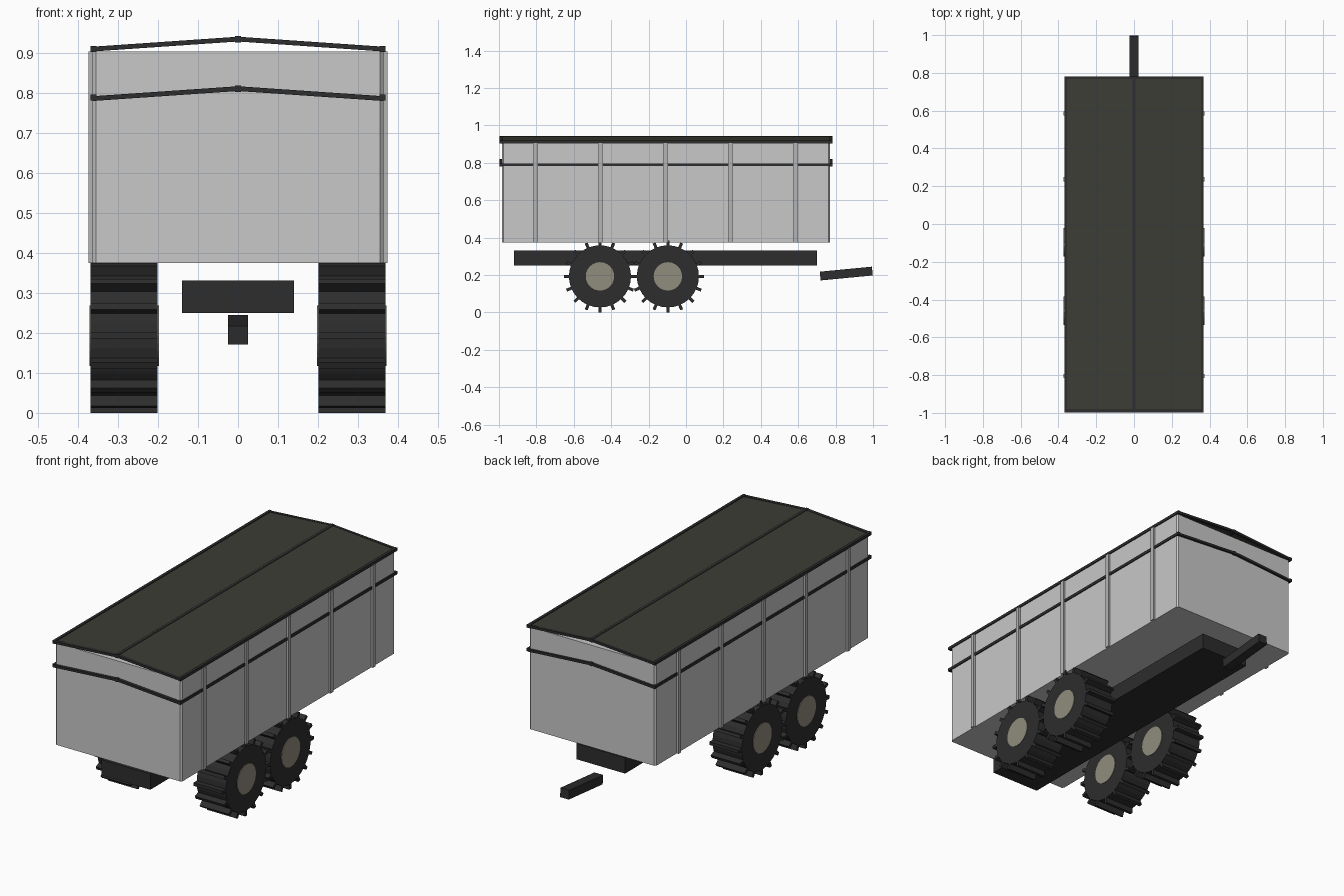
import bpy, bmesh, math
from mathutils import Matrix, Vector

if "Cube" in bpy.data.objects:
    bpy.data.objects.remove(bpy.data.objects["Cube"])


def material(name, colour):
    m = bpy.data.materials.new(name)
    m.diffuse_color = (*colour, 1)
    m.use_nodes = True
    m.node_tree.nodes["Principled BSDF"].inputs["Base Color"].default_value = m.diffuse_color
    return m


PANEL = material("light grey panel", (0.58, 0.58, 0.58))
RIB = material("mid grey rib", (0.46, 0.46, 0.46))
COVER = material("dark olive cover", (0.047, 0.047, 0.037))
DARK = material("black steel", (0.026, 0.026, 0.026))
RUBBER = material("black rubber", (0.026, 0.026, 0.026))
HUB = material("beige hub", (0.28, 0.265, 0.205))


def finish(name, bm, mat):
    bmesh.ops.recalc_face_normals(bm, faces=bm.faces)
    me = bpy.data.meshes.new(name)
    bm.to_mesh(me)
    bm.free()
    me.materials.append(mat)
    ob = bpy.data.objects.new(name, me)
    bpy.context.collection.objects.link(ob)
    return ob


def add_box(bm, lo, hi, turn=Matrix()):
    lo, hi = Vector(lo), Vector(hi)
    mat = turn @ Matrix.Translation((lo + hi) / 2) @ Matrix.Diagonal((*(hi - lo), 1))
    bmesh.ops.create_cube(bm, size=1, matrix=mat)


def box(name, lo, hi, mat):
    bm = bmesh.new()
    add_box(bm, lo, hi)
    return finish(name, bm, mat)


def gable(name, half, z_eave, z_ridge, thick, y0, y1, mat):
    """Sheet or bar with a shallow ridge, extruded along y."""
    prof = [(-half, z_eave), (0, z_ridge), (half, z_eave),
            (half, z_eave - thick), (0, z_ridge - thick), (-half, z_eave - thick)]
    bm = bmesh.new()
    a = [bm.verts.new((x, y0, z)) for x, z in prof]
    b = [bm.verts.new((x, y1, z)) for x, z in prof]
    for i in range(6):
        j = (i + 1) % 6
        bm.faces.new((a[i], a[j], b[j], b[i]))
    for r in (a, b):
        bm.faces.new((r[0], r[1], r[4], r[5]))
        bm.faces.new((r[1], r[2], r[3], r[4]))
    return finish(name, bm, mat)


def disc(bm, radius, x0, x1, sides):
    m = Matrix.Translation(((x0 + x1) / 2, 0, 0)) @ Matrix.Rotation(math.pi / 2, 4, 'Y')
    bmesh.ops.create_cone(bm, cap_ends=True, segments=sides, radius1=radius,
                          radius2=radius, depth=x1 - x0, matrix=m)


# Cargo box with slightly chamfered upright corners
body = box("cargo_box", (-0.364, -0.983, 0.375), (0.364, 0.77, 0.905), PANEL)
bm = bmesh.new()
bm.from_mesh(body.data)
upright = [e for e in bm.edges if abs(e.verts[0].co.z - e.verts[1].co.z) > 0.1]
bmesh.ops.bevel(bm, geom=upright, offset=0.008, segments=1, affect='EDGES')
bm.to_mesh(body.data)
bm.free()

# Side ribs
for s in (-1, 1):
    bm = bmesh.new()
    for y in (-0.805, -0.457, -0.11, 0.237, 0.585):
        x0, x1 = sorted((s * 0.355, s * 0.374))
        add_box(bm, (x0, y - 0.011, 0.375), (x1, y + 0.011, 0.905))
    finish("side_ribs", bm, RIB)

# Roof cover, ridge bar and end hoops
Y0, Y1 = -0.992, 0.78
gable("roof_cover", 0.364, 0.914, 0.941, 0.006, Y0 + 0.003, Y1 - 0.003, COVER)
box("ridge_bar", (-0.008, Y0, 0.93), (0.008, Y1, 0.943), DARK)
for name, eave in (("upper_hoop", 0.917), ("lower_hoop", 0.793)):
    for y0, y1 in ((Y0 - 0.006, Y0 + 0.012), (Y1 - 0.012, Y1 + 0.002)):
        gable(name, 0.364, eave, eave + 0.025, 0.012, y0, y1, DARK)
        box(name + "_peak", (-0.007, y0, eave + 0.01), (0.007, y1, eave + 0.027), DARK)

# Eave rails and side rope rails
for name, z in (("eave_rail", 0.912), ("side_rail", 0.79)):
    for s in (-1, 1):
        x0, x1 = sorted((s * 0.354, s * 0.369))
        box(name, (x0, Y0 - 0.006, z - 0.008), (x1, Y1 + 0.002, z + 0.007), DARK)

# Chassis beam and tilted drawbar
box("chassis", (-0.14, -0.92, 0.25), (0.14, 0.70, 0.332), DARK)
bm = bmesh.new()
tilt = Matrix.Translation((0, 0.857, 0.208)) @ Matrix.Rotation(math.radians(5.5), 4, 'X')
add_box(bm, (-0.025, -0.14, -0.0235), (0.025, 0.14, 0.0235), tilt)
finish("drawbar", bm, DARK)

# Four wheels: tyre, tread lugs and hub discs
for s in (-1, 1):
    for y in (-0.46, -0.097):
        place = Vector((s * 0.285, y, 0.193))
        bm = bmesh.new()
        disc(bm, 0.166, -0.084, 0.084, 32)
        tyre = finish("tyre", bm, RUBBER)
        bm = bmesh.new()
        for i in range(16):
            turn = Matrix.Rotation(i * math.tau / 16, 4, 'X')
            add_box(bm, (-0.084, -0.008, -0.193), (0.084, 0.008, -0.155), turn)
        lugs = finish("tread_lugs", bm, RUBBER)
        bm = bmesh.new()
        disc(bm, 0.076, -0.087, 0.087, 24)
        hub = finish("wheel_hub", bm, HUB)
        for ob in (tyre, lugs, hub):
            ob.location = place
